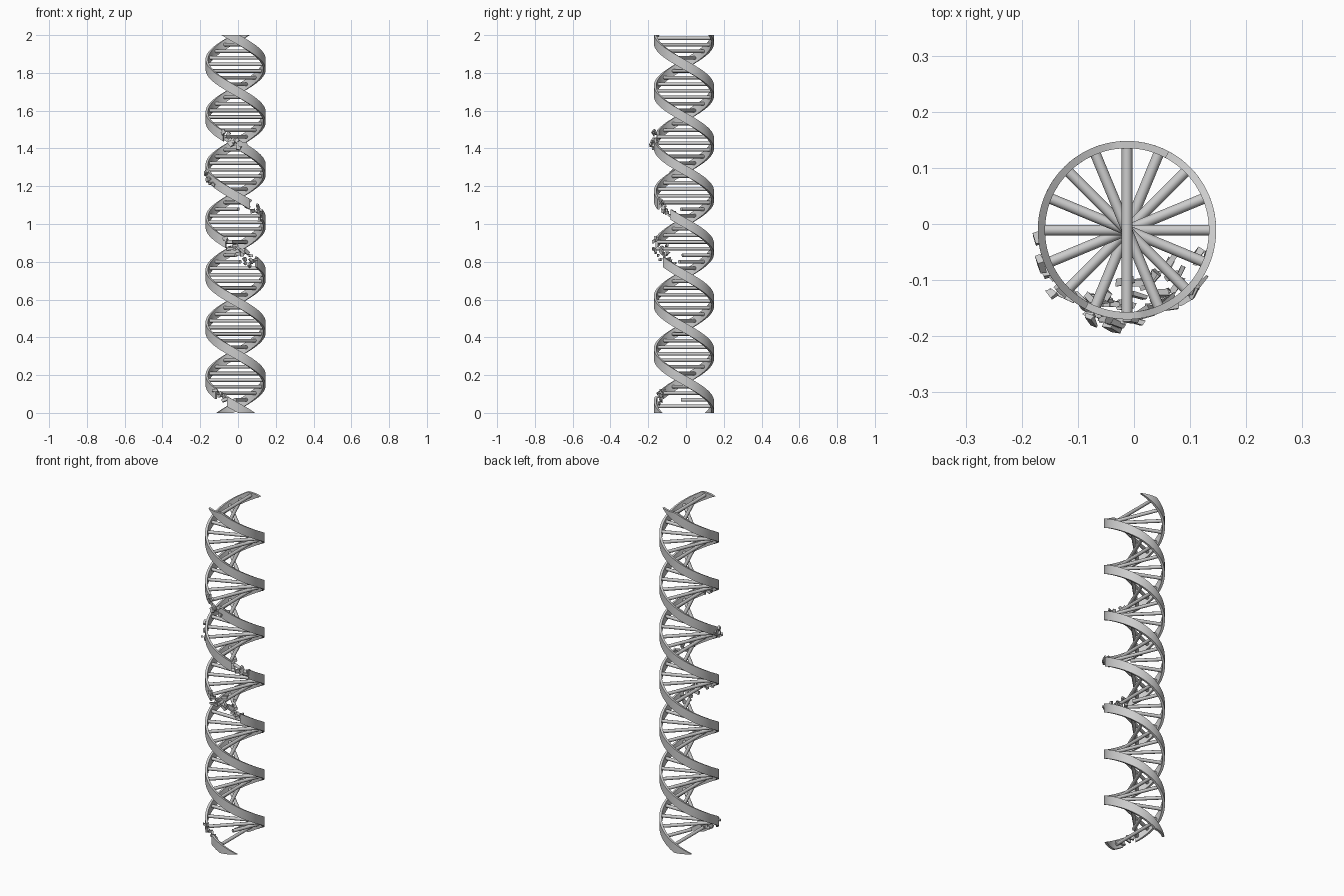
import bpy, bmesh, math, random
from mathutils import Vector, Matrix

if "Cube" in bpy.data.objects:
    bpy.data.objects.remove(bpy.data.objects["Cube"])

random.seed(4)
CX, CY = -0.0125, -0.011       # helix axis
RO, RI = 0.159, 0.146          # ribbon outer / inner radius
H = 0.055                      # ribbon height
Z0, HALF = 1.984, 0.2785       # reference crossing and height of half a turn


def angle(z, phase):
    return math.pi / 2 + phase + (Z0 - z) * math.pi / HALF


def point(r, a, z):
    return Vector((CX + r * math.cos(a), CY + r * math.sin(a), z))


def finish(bm, name, smooth=True):
    bmesh.ops.remove_doubles(bm, verts=bm.verts, dist=1e-5)
    bmesh.ops.recalc_face_normals(bm, faces=bm.faces)
    me = bpy.data.meshes.new(name)
    bm.to_mesh(me)
    bm.free()
    ob = bpy.data.objects.new(name, me)
    bpy.context.collection.objects.link(ob)
    if smooth:
        bpy.ops.object.select_all(action='DESELECT')
        ob.select_set(True)
        bpy.context.view_layer.objects.active = ob
        bpy.ops.object.shade_smooth_by_angle(angle=math.radians(35))


def ribbon(bm, phase, lo, hi):
    # flat band swept along the helix, cut level at the floor and the top
    n = max(2, int((hi - lo) / 0.006))
    rows = []
    for i in range(n + 1):
        z = lo + (hi - lo) * i / n
        a = angle(z, phase)
        rows.append([bm.verts.new(point(r, a, min(2, max(0, z + s * H / 2))))
                     for r, s in ((RO, -1), (RO, 1), (RI, 1), (RI, -1))])
    for p, q in zip(rows, rows[1:]):
        for k in range(4):
            bm.faces.new((p[k], p[(k + 1) % 4], q[(k + 1) % 4], q[k]))
    bm.faces.new(rows[0])
    bm.faces.new(rows[-1])


def rod(bm, a, b, rad):
    d = b - a
    m = Matrix.Translation((a + b) / 2) @ d.to_track_quat('Z', 'Y').to_matrix().to_4x4()
    bmesh.ops.create_cone(bm, cap_ends=True, segments=12, radius1=rad, radius2=rad,
                          depth=d.length, matrix=m)


# two strands with broken gaps at the back: (phase, gaps)
strands = {"strand_a": (math.pi, [(0.80, 0.90), (1.425, 1.465)]),
           "strand_b": (0, [(0.06, 0.10), (1.05, 1.105)])}
for name, (phase, gaps) in strands.items():
    # choose phase so strand_a passes the back at 0.87 and 1.43
    bm = bmesh.new()
    lo = -H / 2
    for g0, g1 in gaps + [(2 + H / 2, None)]:
        ribbon(bm, phase, lo, g0)
        lo = g1
    finish(bm, name)

# rungs, eight per half turn, a few of them snapped near a broken strand
bm = bmesh.new()
snapped = [(0.785, 0.85, math.pi), (1.06, 1.09, 0), (1.43, 1.46, math.pi), (0.06, 0.09, 0)]
for j in range(57):
    z = Z0 - j * HALF / 8
    ends = {}
    for ph in (0, math.pi):
        r = 0.15
        for s0, s1, sp in snapped:
            if s0 < z < s1 and sp == ph:
                r = random.uniform(0.0, 0.09)
        ends[ph] = point(r, angle(z, ph), z)
    rod(bm, ends[0], ends[math.pi], 0.0095)
finish(bm, "rungs")

# loose shards scattered around the breaks: (phase, z low, z high, r low, r high, count)
bm = bmesh.new()
clusters = [(math.pi, 0.78, 0.91, 0.09, 0.168, 22), (math.pi, 1.40, 1.47, 0.145, 0.175, 12),
            (0, 1.03, 1.12, 0.12, 0.165, 13), (0, 0.04, 0.11, 0.13, 0.165, 10),
            (0, 1.21, 1.28, 0.15, 0.178, 6)]
for ph, z0, z1, r0, r1, n in clusters:
    for i in range(n):
        z = z0 + (z1 - z0) * (i + 0.5) / n
        a = angle(z, ph) + random.uniform(-0.1, 0.1)
        m = (Matrix.Translation(point(random.uniform(r0, r1), a, z + random.uniform(-0.022, 0.022)))
             @ Matrix.Rotation(a, 4, 'Z')
             @ Matrix.Rotation(random.uniform(-0.9, 0.4), 4, 'X')
             @ Matrix.Rotation(random.uniform(-0.4, 0.4), 4, 'Z')
             @ Matrix.Diagonal((random.uniform(0.007, 0.013), random.uniform(0.015, 0.035),
                                random.uniform(0.01, 0.022), 1)))
        vs = bmesh.ops.create_cube(bm, size=1, matrix=m)["verts"]
        for v in vs[:4]:                       # wedge the chip
            v.co += Vector([random.uniform(-0.004, 0.004) for _ in range(3)])
finish(bm, "shards", smooth=False)
